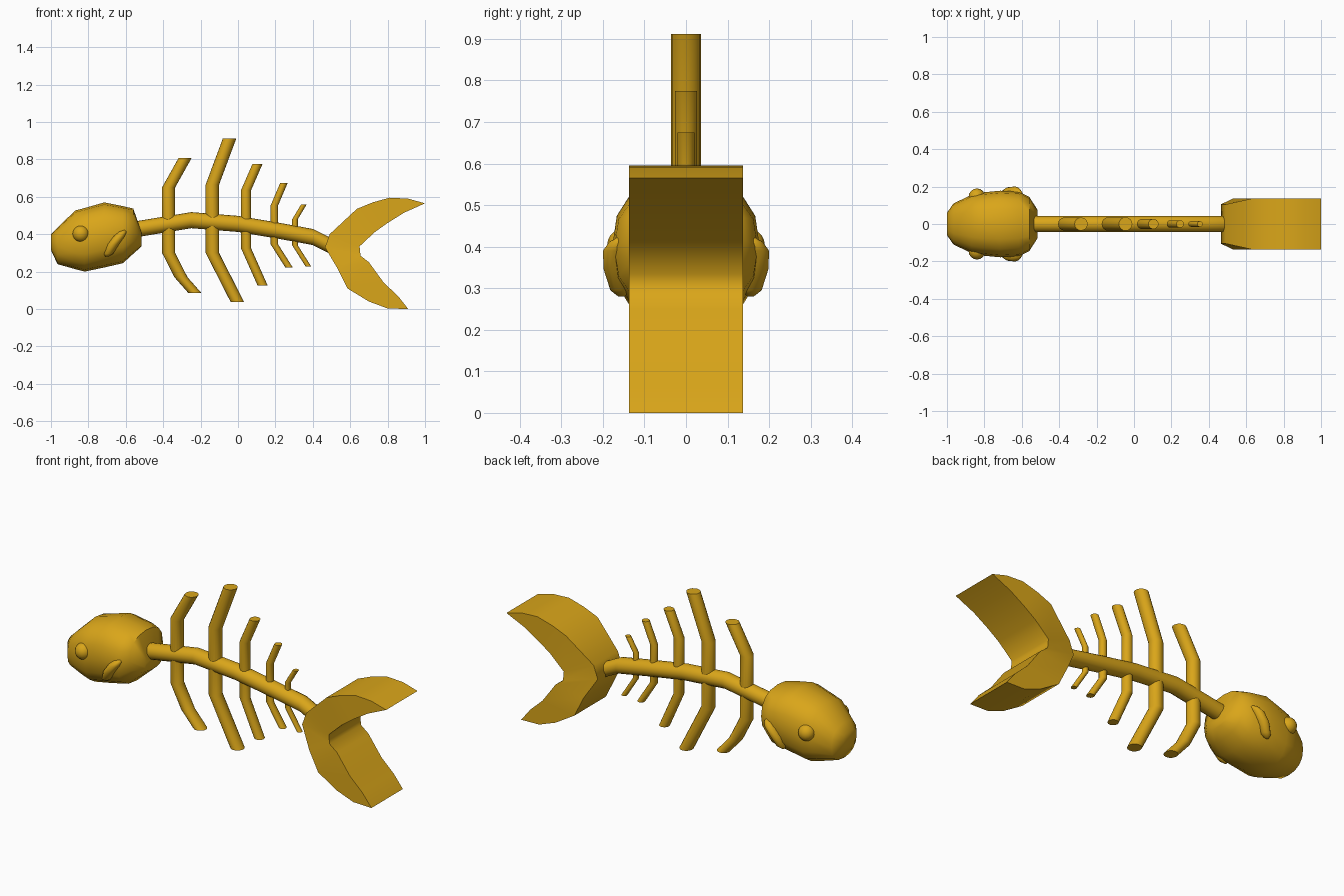
import bpy, bmesh, math
from mathutils import Vector

if "Cube" in bpy.data.objects:
    bpy.data.objects.remove(bpy.data.objects["Cube"])

gold = bpy.data.materials.new("gold")
gold.diffuse_color = (0.70, 0.38, 0.01, 1)
gold.use_nodes = True
gold.node_tree.nodes["Principled BSDF"].inputs["Base Color"].default_value = gold.diffuse_color
X, Y, Z = Vector((1, 0, 0)), Vector((0, 1, 0)), Vector((0, 0, 1))


def finish(bm, name, angle=40):
    bmesh.ops.recalc_face_normals(bm, faces=bm.faces)
    me = bpy.data.meshes.new(name)
    bm.to_mesh(me)
    bm.free()
    ob = bpy.data.objects.new(name, me)
    bpy.context.collection.objects.link(ob)
    me.materials.append(gold)
    bpy.ops.object.select_all(action='DESELECT')
    ob.select_set(True)
    bpy.context.view_layer.objects.active = ob
    bpy.ops.object.shade_smooth_by_angle(angle=math.radians(angle))
    return ob


def ring(c, u, v, n=16, power=2.0):
    """Superellipse around c with half axes u and v."""
    pts = []
    for i in range(n):
        a = 2 * math.pi * i / n
        s, t = math.cos(a), math.sin(a)
        pts.append(Vector(c) + u * math.copysign(abs(s) ** (2 / power), s)
                   + v * math.copysign(abs(t) ** (2 / power), t))
    return pts


def loft(name, rings, angle=40):
    bm = bmesh.new()
    rows = [[bm.verts.new(p) for p in r] for r in rings]
    n = len(rows[0])
    for a, b in zip(rows, rows[1:]):
        for i in range(n):
            j = (i + 1) % n
            bm.faces.new((a[i], a[j], b[j], b[i]))
    bm.faces.new(rows[0])
    bm.faces.new(rows[-1])
    return finish(bm, name, angle)


# Head: x, bottom z, top z, half width
head = [(-1.0, .315, .40, .06), (-.965, .24, .435, .11), (-.87, .213, .527, .155),
        (-.82, .20, .54, .168), (-.715, .222, .57, .178), (-.615, .245, .55, .173),
        (-.56, .295, .537, .145), (-.515, .335, .41, .075)]
loft("head", [ring((x, 0, (b + t) / 2), Y * w, Z * (t - b) / 2, 16, 2.4)
              for x, b, t, w in head], 50)

# Spine: x, centre z
spine = [(-.535, .428), (-.25, .475), (0, .455), (.22, .418), (.40, .385), (.50, .335)]
loft("spine", [ring((x, 0, z), Y * .043, Z * .043) for x, z in spine])

# Ribs: radius, then (x, z) from lower tip to upper tip
ribs = [
    (.035, [(-.23, .085), (-.305, .17), (-.371, .30), (-.371, .65), (-.283, .807)]),
    (.036, [(-.003, .037), (-.137, .30), (-.137, .665), (-.045, .912)]),
    (.027, [(.131, .127), (.043, .325), (.043, .635), (.104, .775)]),
    (.020, [(.273, .222), (.195, .345), (.195, .555), (.246, .675)]),
    (.015, [(.376, .228), (.305, .34), (.305, .48), (.353, .56)])]
for k, (r, path) in enumerate(ribs):
    loft(f"rib_{k + 1}", [ring((x, 0, z), X * r, Y * r) for x, z in path])

# Tail fin: paired outer and inner outline points, lower tip to upper tip
outer = [(.80, .003), (.70, .04), (.585, .11), (.53, .22), (.465, .33),
         (.49, .40), (.635, .535), (.72, .57), (.81, .595), (.91, .59)]
inner = [(.91, 0), (.855, .07), (.78, .14), (.70, .25), (.655, .285),
         (.65, .335), (.73, .41), (.80, .46), (.888, .515), (1.0, .565)]
sections = []
for (ox, oz), (ix, iz) in zip(outer, inner):
    w = .105 if ox < .5 else .137
    sections.append([Vector((ox, -w, oz)), Vector((ix, -.137, iz)),
                     Vector((ix, .137, iz)), Vector((ox, w, oz))])
loft("tail_fin", sections, 60)

# Eyes and gills on both sides
gill = [(-.702, .155, .28, .008), (-.692, .158, .295, .024), (-.667, .168, .345, .03),
        (-.635, .170, .39, .03), (-.618, .162, .412, .022), (-.61, .158, .422, .008)]
for side, s in (("front", -1), ("back", 1)):
    loft(f"gill_{side}", [ring((x, s * y, z), X * r, Y * r, 12) for x, y, z, r in gill], 60)
    bm = bmesh.new()
    bmesh.ops.create_uvsphere(bm, u_segments=16, v_segments=10, radius=.044)
    bmesh.ops.translate(bm, verts=bm.verts, vec=(-.84, s * .146, .402))
    finish(bm, f"eye_{side}")
